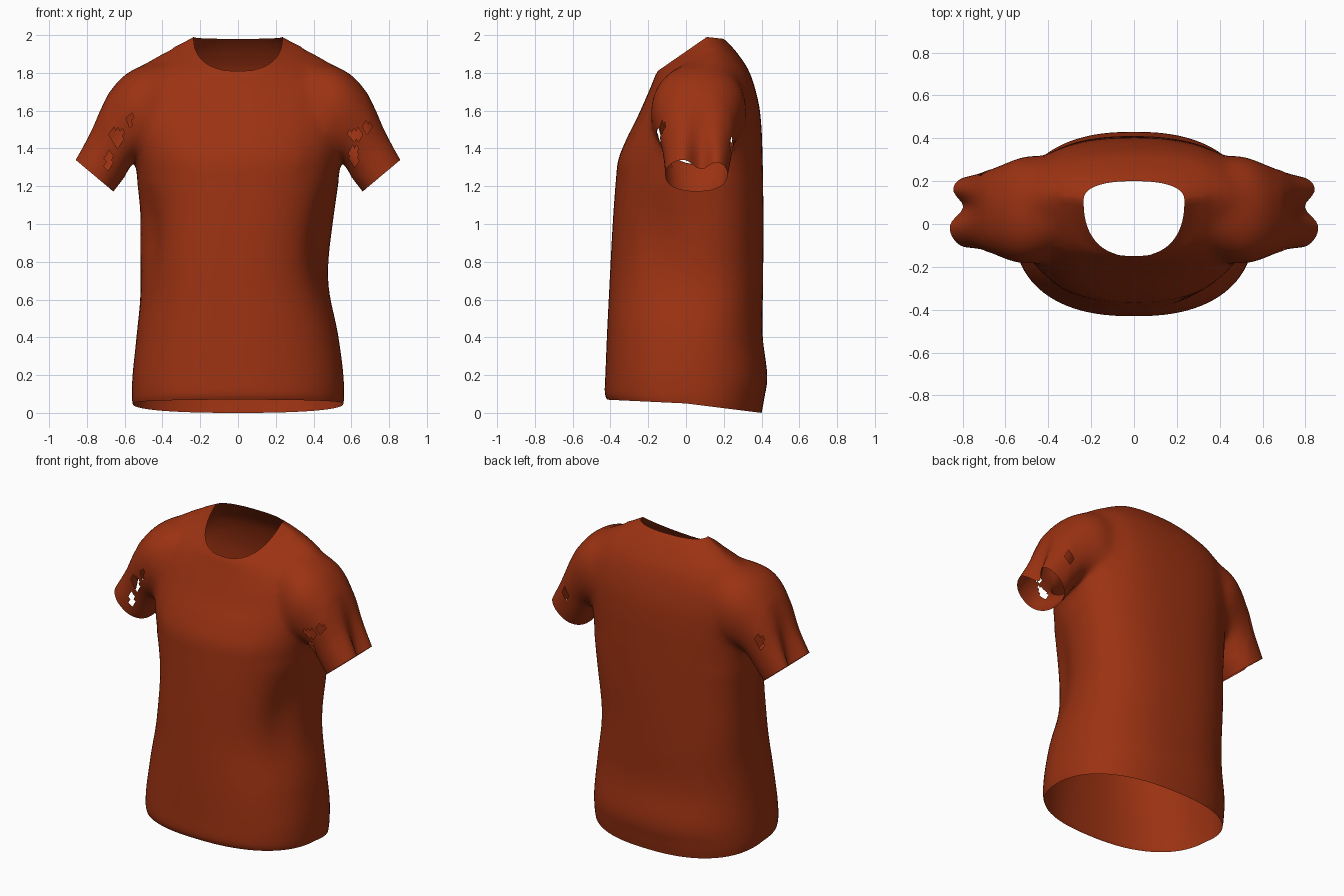
import bpy, bmesh, math
from mathutils import Vector

if "Cube" in bpy.data.objects:
    bpy.data.objects.remove(bpy.data.objects["Cube"])

fabric = bpy.data.materials.new("rust_fabric")
fabric.diffuse_color = (0.33, 0.032, 0.006, 1)
fabric.use_nodes = True
fabric.node_tree.nodes["Principled BSDF"].inputs["Base Color"].default_value = fabric.diffuse_color
cap_mat = bpy.data.materials.new("temporary_cap")


def spline(rows, steps):
    """Catmull-Rom interpolation of parameter rows."""
    out = []
    for i in range(len(rows) - 1):
        p = [rows[max(0, min(len(rows) - 1, i + k))] for k in (-1, 0, 1, 2)]
        for s in range(steps):
            t = s / steps
            out.append([0.5 * (2 * b + (c - a) * t + (2 * a - 5 * b + 4 * c - d) * t * t
                               + (3 * b - a - 3 * c + d) * t ** 3)
                        for a, b, c, d in zip(*p)])
    return out + [list(rows[-1])]


def loft(name, rings):
    """Closed tube through rings; end caps use material slot 1."""
    bm = bmesh.new()
    loops = [[bm.verts.new(p) for p in r] for r in rings]
    n = len(loops[0])
    for a, b in zip(loops, loops[1:]):
        for i in range(n):
            j = (i + 1) % n
            bm.faces.new((a[i], a[j], b[j], b[i]))
    for end in (loops[0], loops[-1]):
        c = bm.verts.new(sum((v.co for v in end), Vector()) / n)
        for i in range(n):
            bm.faces.new((end[i], end[(i + 1) % n], c)).material_index = 1
    bmesh.ops.recalc_face_normals(bm, faces=bm.faces[:])
    me = bpy.data.meshes.new(name)
    bm.to_mesh(me)
    bm.free()
    me.materials.append(fabric)
    me.materials.append(cap_mat)
    ob = bpy.data.objects.new(name, me)
    bpy.context.collection.objects.link(ob)
    return ob


def spow(v, p):
    return math.copysign(abs(v) ** p, v)


def bump(v, centre, width):
    return math.exp(-((v - centre) / width) ** 2)


# Torso rows: z front, z side, z back, half width, y front, y back, y side
body = [
    (0.07, 0.05, 0.00, 0.558, -0.418, 0.400, 0.00),
    (0.11, 0.10, 0.08, 0.562, -0.430, 0.415, 0.00),
    (0.22, 0.22, 0.20, 0.556, -0.426, 0.430, 0.00),
    (0.42, 0.42, 0.42, 0.532, -0.418, 0.405, 0.03),
    (0.68, 0.68, 0.68, 0.497, -0.405, 0.408, 0.08),
    (1.00, 1.00, 1.00, 0.508, -0.388, 0.410, 0.10),
    (1.22, 1.22, 1.22, 0.532, -0.372, 0.408, 0.09),
    (1.34, 1.36, 1.36, 0.550, -0.358, 0.405, 0.08),
    (1.45, 1.50, 1.50, 0.565, -0.315, 0.400, 0.08),
    (1.56, 1.64, 1.62, 0.570, -0.260, 0.388, 0.09),
    (1.66, 1.78, 1.73, 0.545, -0.215, 0.362, 0.10),
    (1.73, 1.87, 1.82, 0.470, -0.185, 0.328, 0.11),
    (1.78, 1.92, 1.90, 0.370, -0.165, 0.275, 0.12),
    (1.80, 1.96, 1.95, 0.290, -0.155, 0.232, 0.12),
    (1.81, 1.99, 1.98, 0.235, -0.150, 0.200, 0.11),
]


def body_ring(r, n=96):
    zf, zs, zb, a, yf, yb, yc = r
    pts = []
    for i in range(n):
        t = 2 * math.pi * i / n
        x, s = a * spow(math.cos(t), 0.84), spow(math.sin(t), 0.84)
        k = abs(s)
        y, z = (yf, zf) if s < 0 else (yb, zb)
        z = zs + (z - zs) * k
        if s < 0:  # side drape pulled in at the waist
            x *= 1 - 0.09 * bump(z, 0.92, 0.25) * bump(k, 0.5, 0.25)
        x -= 0.02 * bump(z, 0.75, 0.25)
        pts.append((x, yc + (y - yc) * k, z))
    return pts


# Sleeve rows: top x, top z, underside x, underside z, y front, y back, outer crease
arm = [
    (0.36, 1.86, 0.30, 1.42, -0.12, 0.27, 0),
    (0.52, 1.84, 0.42, 1.37, -0.19, 0.325, 0),
    (0.64, 1.76, 0.50, 1.34, -0.175, 0.295, 0),
    (0.72, 1.63, 0.555, 1.32, -0.145, 0.265, 0.005),
    (0.79, 1.49, 0.60, 1.25, -0.12, 0.24, 0.03),
    (0.872, 1.35, 0.66, 1.172, -0.11, 0.22, 0.075),
]


def arm_ring(r, side, n=56):
    tx, tz, bx, bz, yf, yb, dent = r
    pts = []
    for i in range(n):
        t = 2 * math.pi * i / n
        u = 0.5 + 0.5 * spow(math.cos(t), 0.88)
        y = (yf + yb) / 2 + (yb - yf) / 2 * spow(math.sin(t), 0.88)
        d = dent * bump(y, 0.08, 0.06) * max(0, 2 * u - 1)
        pts.append((side * (bx + (tx - bx) * u - d), y, bz + (tz - bz) * u - 0.8 * d))
    return pts


# Torso and both sleeves, united into one shell
shirt = loft("shirt", [body_ring(r) for r in spline(body, 5)])
sleeves = [loft("sleeve", [arm_ring(r, s) for r in spline(arm, 5)]) for s in (1, -1)]
for sl in sleeves:
    mod = shirt.modifiers.new("join", 'BOOLEAN')
    mod.operation, mod.solver, mod.object = 'UNION', 'EXACT', sl
bpy.context.view_layer.update()
deps = bpy.context.evaluated_depsgraph_get()
me = bpy.data.meshes.new_from_object(shirt.evaluated_get(deps))
shirt.modifiers.clear()
shirt.data = me
for sl in sleeves:
    bpy.data.objects.remove(sl)

# Worn holes in the sleeves: x, z, front/back sign, half width, half height
holes = [(-0.64, 1.46, -1, 0.035, 0.05), (-0.685, 1.34, -1, 0.022, 0.045),
         (-0.575, 1.55, -1, 0.02, 0.03), (0.62, 1.47, -1, 0.04, 0.025),
         (0.615, 1.36, -1, 0.025, 0.05), (0.68, 1.51, -1, 0.03, 0.02),
         (-0.70, 1.48, 1, 0.022, 0.04), (0.70, 1.42, 1, 0.02, 0.04)]


def worn(c):
    return any((c.y - 0.06) * s > 0.05 and ((c.x - x) / w) ** 2 + ((c.z - z) / h) ** 2 < 1
               for x, z, s, w, h in holes)


# Open the hem, neck and cuffs, then soften the shoulder seams
bm = bmesh.new()
bm.from_mesh(me)
bmesh.ops.delete(bm, geom=[f for f in bm.faces if f.material_index == 1], context='FACES')
bmesh.ops.remove_doubles(bm, verts=bm.verts[:], dist=0.003)
seam = [v for v in bm.verts if 0.34 < abs(v.co.x) < 0.68 and v.co.z > 1.25 and not v.is_boundary]
for _ in range(12):
    bmesh.ops.smooth_vert(bm, verts=seam, factor=0.5, use_axis_x=True, use_axis_y=True, use_axis_z=True)
bmesh.ops.delete(bm, geom=[f for f in bm.faces if worn(f.calc_center_median())], context='FACES')
for f in bm.faces:
    f.material_index = 0
    f.smooth = True
bm.to_mesh(me)
bm.free()
me.materials.clear()
me.materials.append(fabric)
bpy.data.materials.remove(cap_mat)
